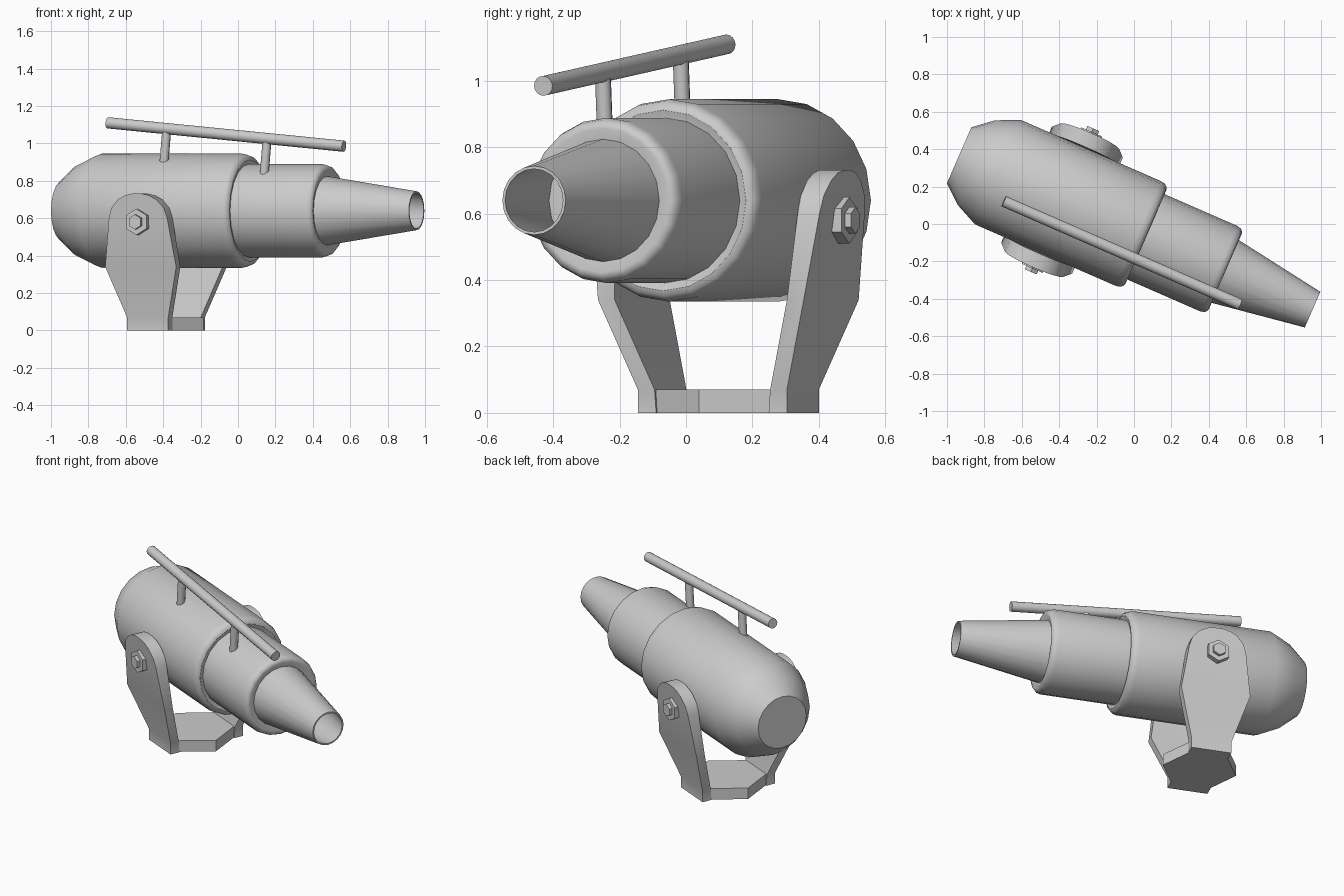
import bpy, bmesh
from math import cos, sin, pi, radians
from mathutils import Matrix, Vector

if "Cube" in bpy.data.objects:
    bpy.data.objects.remove(bpy.data.objects["Cube"])

# Everything is built along local x, then turned into place about the yoke centre
PLACE = Matrix.Translation((-0.385, 0.1275, 0)) @ Matrix.Rotation(radians(-23.6), 4, 'Z')
AXIS_Z = 0.64


def finish(name, bm, smooth=None):
    bmesh.ops.recalc_face_normals(bm, faces=bm.faces[:])
    bm.transform(PLACE)
    me = bpy.data.meshes.new(name)
    bm.to_mesh(me)
    bm.free()
    ob = bpy.data.objects.new(name, me)
    bpy.context.collection.objects.link(ob)
    if smooth:
        bpy.ops.object.select_all(action='DESELECT')
        ob.select_set(True)
        bpy.context.view_layer.objects.active = ob
        bpy.ops.object.shade_smooth_by_angle(angle=radians(smooth))
    return ob


def lathe(name, profile, sides=20):
    """Revolve (x, radius) points about the barrel axis and cap both ends."""
    bm = bmesh.new()
    rings = []
    for x, r in profile:
        rings.append([bm.verts.new((x, r * cos(2 * pi * i / sides),
                                    AXIS_Z + r * sin(2 * pi * i / sides)))
                      for i in range(sides)])
    for a, b in zip(rings, rings[1:]):
        for i in range(sides):
            j = (i + 1) % sides
            bm.faces.new((a[i], a[j], b[j], b[i]))
    bm.faces.new(rings[0])
    bm.faces.new(rings[-1])
    return finish(name, bm, 35)


def rod(name, p, q, radius, sides=16, smooth=40, spin=0.0):
    p, q = Vector(p), Vector(q)
    d = q - p
    bm = bmesh.new()
    bmesh.ops.create_cone(bm, cap_ends=True, segments=sides, radius1=radius,
                          radius2=radius, depth=d.length)
    bm.transform(Matrix.Translation((p + q) / 2)
                 @ d.to_track_quat('Z', 'Y').to_matrix().to_4x4()
                 @ Matrix.Rotation(spin, 4, 'Z'))
    return finish(name, bm, smooth)


# Barrel: rounded rear housing, stepped collar, hollow tapered nozzle
lathe("rear_housing", [(-0.60, 0.163), (-0.50, 0.247), (-0.375, 0.305), (0.445, 0.305),
                       (0.47, 0.30), (0.485, 0.288), (0.49, 0.272), (0.48, 0.24)])
lathe("middle_collar", [(0.40, 0.249), (0.915, 0.249), (0.938, 0.243), (0.95, 0.231),
                        (0.953, 0.217), (0.94, 0.18)])
lathe("nozzle", [(0.90, 0.191), (1.462, 0.104), (1.462, 0.095), (0.96, 0.17)])

# Sighting rail on two posts perpendicular to it
A, B = Vector((-0.283, -0.13, 1.11)), Vector((1.095, -0.13, 0.985))
rod("sight_rail", A, B, 0.03)
down = Vector((B.z - A.z, 0, -(B.x - A.x))).normalized()
for name, t, length in (("rear_post", 0.25, 0.19), ("front_post", 0.675, 0.20)):
    top = A.lerp(B, t)
    rod(name, top, top + down * length, 0.024, 12)

# Hexagonal base
rod("base_plate", (0, 0, 0), (0, 0, 0.07), 0.22, 6, None,
    spin=0)
base = bpy.data.objects["base_plate"]
# turn the hexagon so that a corner points along the barrel
corner = PLACE.inverted() @ base.data.vertices[0].co
turn = -Vector((corner.x, corner.y)).angle_signed(Vector((1, 0)))
base.data.transform(PLACE @ Matrix.Rotation(-turn, 4, 'Z') @ PLACE.inverted())

# Yoke arms: rows of (z, half width, inner offset, outer offset)
ROWS = [(0, 0.12, 0.185, 0.245), (0.07, 0.12, 0.19, 0.245), (0.34, 0.207, 0.283, 0.338),
        (0.60, 0.17, 0.302, 0.374), (0.655, 0.153, 0.305, 0.381),
        (0.70, 0.112, 0.308, 0.387), (0.722, 0.07, 0.31, 0.39), (0.731, 0.03, 0.31, 0.391)]
for side, label in ((-1, "front"), (1, "rear")):
    bm = bmesh.new()
    rings = [[bm.verts.new((x, side * y, z)) for x, y in
              ((-w, vi), (w, vi), (w, vo), (-w, vo))] for z, w, vi, vo in ROWS]
    for a, b in zip(rings, rings[1:]):
        for i in range(4):
            j = (i + 1) % 4
            bm.faces.new((a[i], a[j], b[j], b[i]))
    bm.faces.new(rings[0])
    bm.faces.new(rings[-1])
    finish(label + "_yoke_arm", bm, 28)

    # Pivot bolt: hex washer, hex head and inner shaft
    def at(v):
        return (0, side * v, 0.58)
    rod(label + "_bolt_washer", at(0.36), at(0.398), 0.07, 6, None)
    rod(label + "_bolt_head", at(0.39), at(0.418), 0.04, 6, None)
    rod(label + "_pivot_shaft", at(0.28), at(0.34), 0.06, 12)
